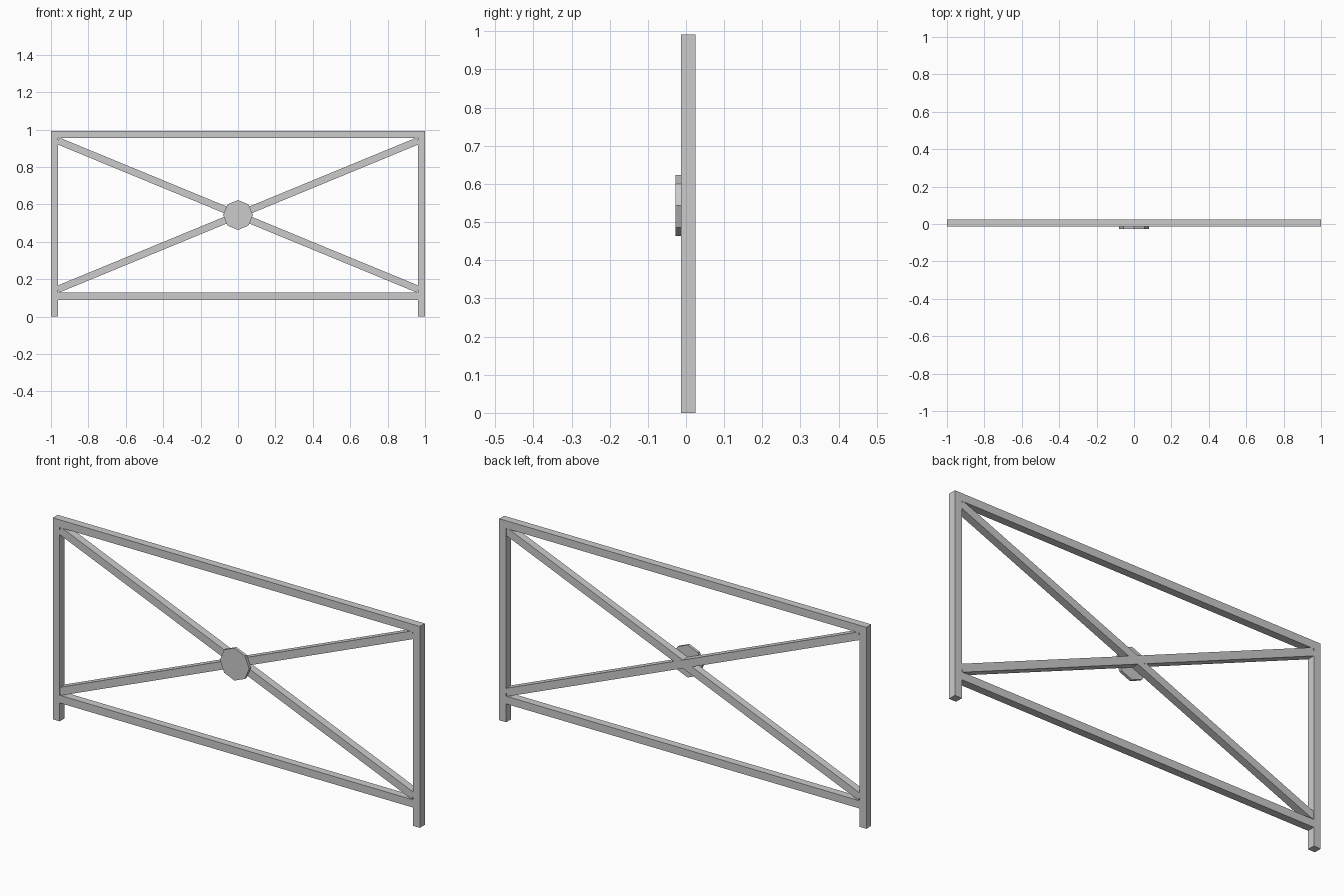
import bpy
import math

if "Cube" in bpy.data.objects:
    bpy.data.objects.remove(bpy.data.objects["Cube"])

BAR = 0.038          # square tube size
Y = 0.006            # frame centre in depth
TOP = 0.992
MID = 0.543          # height of the crossing


def bar(name, x, z, length, angle=0.0, depth=BAR):
    """Square bar in the XZ plane, tilted by angle about the Y axis."""
    bpy.ops.mesh.primitive_cube_add(size=1, location=(x, Y, z))
    ob = bpy.context.object
    ob.name = name
    ob.scale = (length, depth, BAR)
    ob.rotation_euler = (0, angle, 0)
    return ob


# Posts, standing below the top rail
post_h = TOP - BAR
for side, s in (("left", -1), ("right", 1)):
    bar(side + "_post", s * (1 - BAR / 2), post_h / 2, post_h, math.pi / 2)

# Horizontal rails
bar("top_rail", 0, TOP - BAR / 2, 2.0)
bar("bottom_rail", 0, 0.109, 2 - 2 * BAR)

# Crossed braces
half_x, half_z = 0.963, 0.397
tilt = math.atan2(half_z, half_x)
length = 2 * math.hypot(half_x, half_z)
bar("falling_brace", 0, MID, length, tilt)
bar("rising_brace", 0, MID, length, -tilt, BAR - 0.001)

# Octagonal plate over the crossing, on the front
bpy.ops.mesh.primitive_cylinder_add(
    vertices=8, radius=0.08, depth=0.014,
    location=(0, Y - BAR / 2 - 0.007, MID), rotation=(math.pi / 2, 0, 0))
bpy.context.object.name = "centre_plate"
